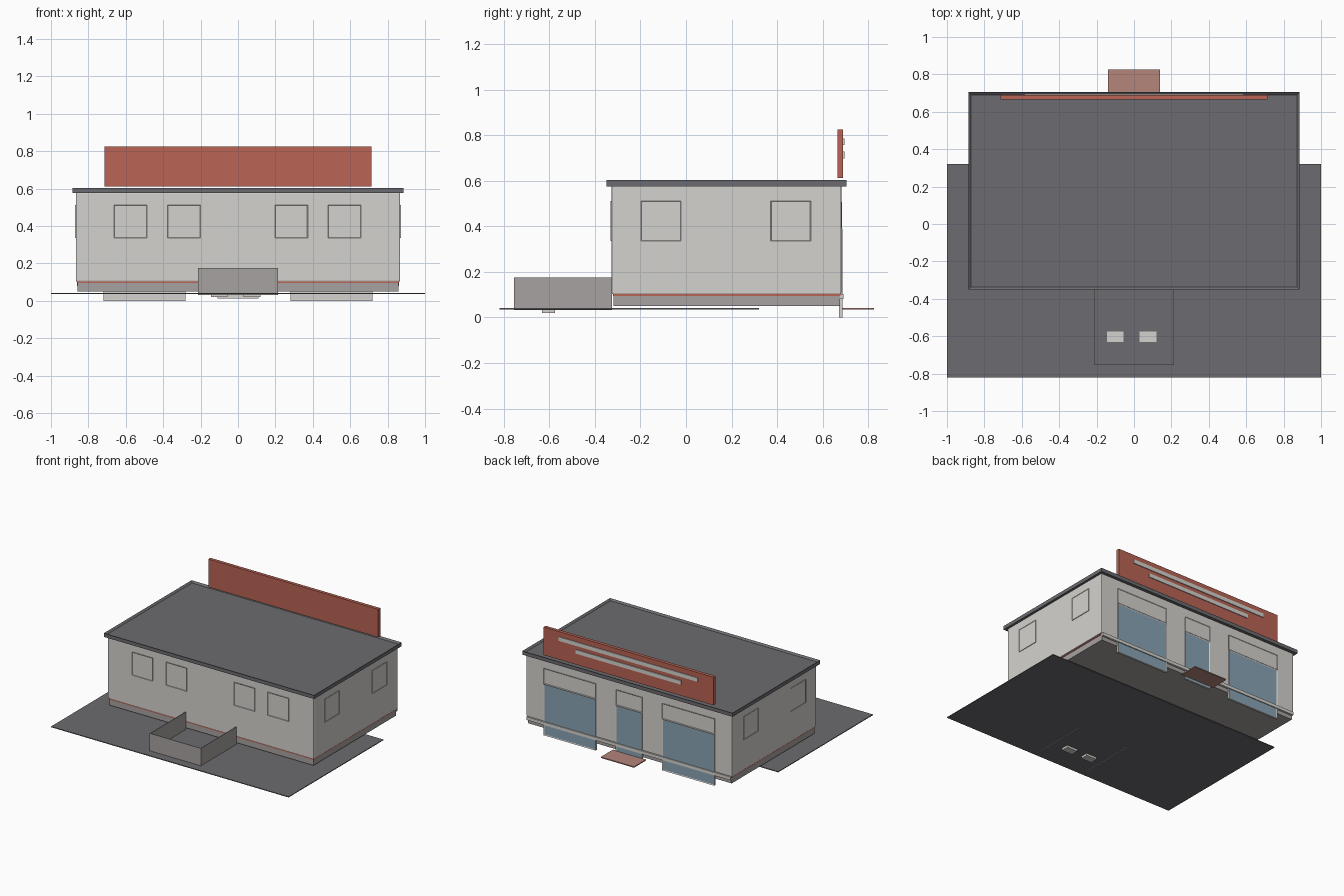
import bpy
import bmesh
from mathutils import Vector

cube = bpy.data.objects.get("Cube")
if cube:
    bpy.data.objects.remove(cube, do_unlink=True)


def material(name, r, g, b):
    m = bpy.data.materials.new(name)
    m.use_nodes = True
    m.diffuse_color = (r, g, b, 1)
    m.node_tree.nodes["Principled BSDF"].inputs["Base Color"].default_value = (r, g, b, 1)
    return m


WALL = material("off_white_plaster", 0.66, 0.65, 0.62)
DARK = material("dark_grey", 0.15, 0.148, 0.162)
RED = material("brick_red", 0.49, 0.127, 0.09)
BASE = material("warm_grey", 0.39, 0.365, 0.355)
MAT = material("dusty_pink", 0.46, 0.235, 0.195)
GLASS = material("blue_glass", 0.25, 0.37, 0.45)


def box(name, xs, ys, zs, mat):
    """Axis-aligned box from its x, y and z ranges."""
    bm = bmesh.new()
    bmesh.ops.create_cube(bm, size=1)
    for v in bm.verts:
        v.co = Vector([r[0] if c < 0 else r[1] for c, r in zip(v.co, (xs, ys, zs))])
    mesh = bpy.data.meshes.new(name)
    bm.to_mesh(mesh)
    bm.free()
    mesh.materials.append(mat)
    ob = bpy.data.objects.new(name, mesh)
    bpy.context.collection.objects.link(ob)
    return ob


def inset_face(ob, normal, width, depth, mat=None):
    """Inset the face pointing along normal and sink it."""
    bm = bmesh.new()
    bm.from_mesh(ob.data)
    bm.normal_update()
    face = max(bm.faces, key=lambda f: f.normal.dot(Vector(normal)))
    bmesh.ops.inset_region(bm, faces=[face], thickness=width, depth=-depth)
    if mat:
        ob.data.materials.append(mat)
        face.material_index = 1
    bm.to_mesh(ob.data)
    bm.free()


# Ground and entrance mat
box("forecourt", (-1, 1), (-0.82, 0.32), (0.036, 0.042), DARK)
box("entrance_mat", (-0.14, 0.14), (0.68, 0.825), (0.034, 0.042), MAT)

# Building shell
box("plinth", (-0.858, 0.858), (-0.318, 0.676), (0.05, 0.1), BASE)
box("red_trim", (-0.861, 0.861), (-0.321, 0.679), (0.094, 0.104), RED)
walls = box("walls", (-0.867, 0.867), (-0.327, 0.682), (0.102, 0.58), WALL)
bevel = walls.modifiers.new("corner_bevel", "BEVEL")
bevel.width = 0.006
bevel.segments = 2
box("rear_rail", (-0.86, 0.86), (0.676, 0.692), (0.08, 0.104), WALL)

# Flat roof with a raised rim
roof = box("roof", (-0.885, 0.885), (-0.35, 0.705), (0.575, 0.603), DARK)
inset_face(roof, (0, 0, 1), 0.02, 0.012)

# Shuttered windows on the front and both sides
for i, x in enumerate((-0.575, -0.288, 0.285, 0.57)):
    w = box(f"front_window_{i + 1}", (x - 0.088, x + 0.088), (-0.331, -0.32),
            (0.336, 0.512), WALL)
    inset_face(w, (0, -1, 0), 0.004, 0.002)
for side, name in ((1, "left"), (-1, "right")):
    for i, y in enumerate((-0.11, 0.46)):
        xs = sorted((side * 0.86, side * 0.871))
        w = box(f"{name}_window_{i + 1}", xs, (y - 0.088, y + 0.088), (0.336, 0.512), WALL)
        inset_face(w, (side, 0, 0), 0.004, 0.002)

# Rear glazing with solid headers
for name, x, half, low in (("left_shopfront", 0.5, 0.22, 0.0),
                           ("door", 0, 0.11, 0.012),
                           ("right_shopfront", -0.5, 0.22, 0.0)):
    xs = (x - half, x + half)
    pane = box(name + "_glazing", xs, (0.672, 0.688), (low, 0.39), WALL)
    inset_face(pane, (0, 1, 0), 0.009, 0.003, GLASS)
    # Inner side of the glazing below the plinth
    inset_face(pane, (0, -1, 0), 0.009, 0.001)
    header = box(name + "_header", xs, (0.672, 0.686), (0.392, 0.508), WALL)
    inset_face(header, (0, 1, 0), 0.004, 0.002)

# Low enclosure in front
box("enclosure_front", (-0.215, 0.215), (-0.755, -0.75), (0.032, 0.175), BASE)
for side, name in ((1, "left"), (-1, "right")):
    xs = sorted((side * 0.21, side * 0.215))
    box(f"enclosure_{name}", xs, (-0.751, -0.325), (0.032, 0.175), BASE)

# Small pads inside the enclosure
for i, x in enumerate((-0.1, 0.075)):
    box(f"pad_{i + 1}", (x - 0.045, x + 0.045), (-0.632, -0.575), (0.02, 0.046), WALL)

# Roof sign board with two raised bars on its back
box("sign_board", (-0.715, 0.715), (0.665, 0.69), (0.612, 0.825), RED)
for name, half, z in (("upper", 0.585, 0.772), ("lower", 0.444, 0.713)):
    box(f"sign_bar_{name}", (-half, half), (0.688, 0.696), (z - 0.015, z + 0.015), WALL)
